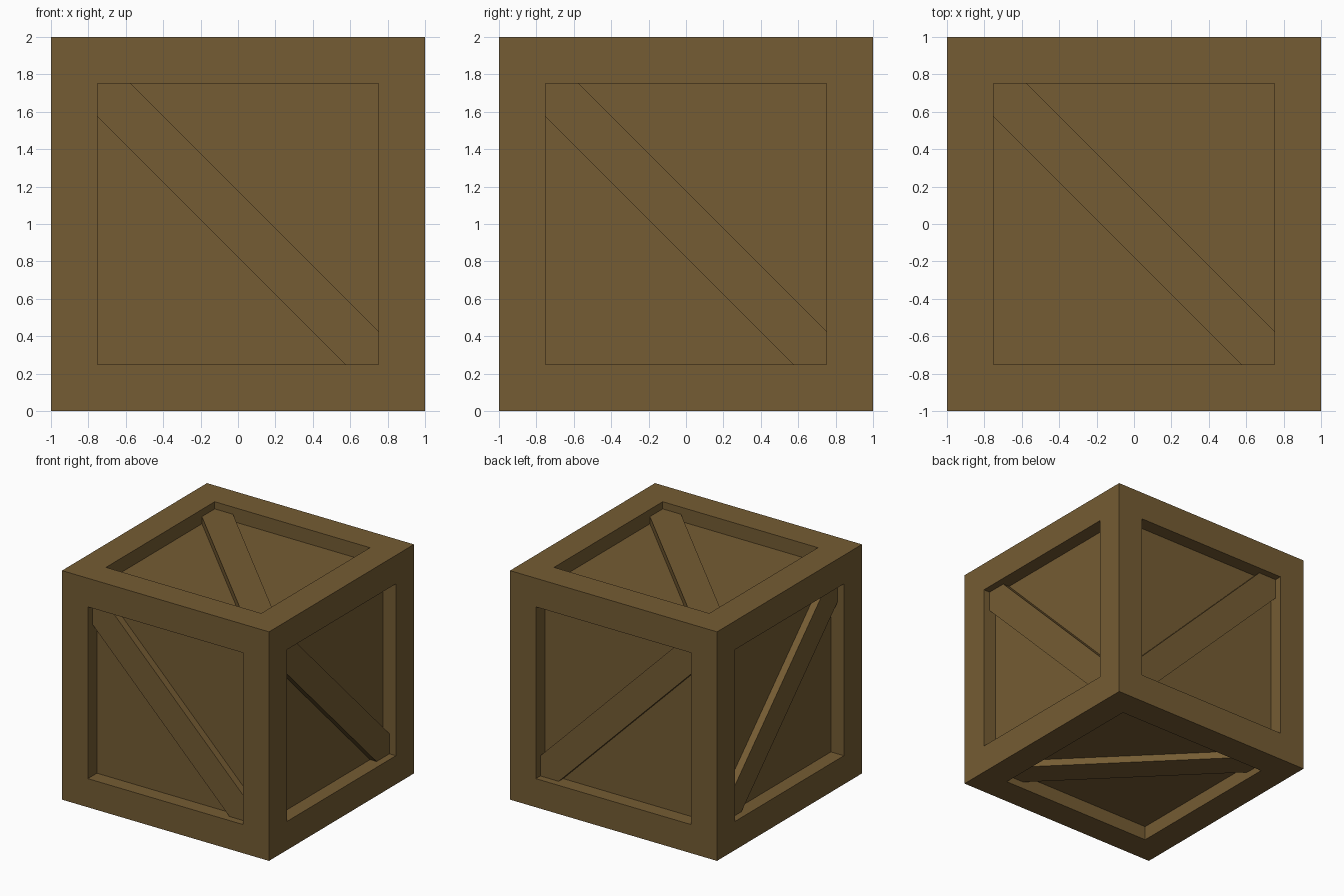
import bpy, bmesh
from mathutils import Vector

if "Cube" in bpy.data.objects:
    bpy.data.objects.remove(bpy.data.objects["Cube"])

SIZE, BORDER, RECESS, BRACE_TOP = 1.0, 0.25, 0.125, 0.9375
CENTRE = Vector((0, 0, 1))

wood = bpy.data.materials.new("brown_wood")
wood.diffuse_color = (0.178, 0.107, 0.033, 1)
wood.use_nodes = True
wood.node_tree.nodes["Principled BSDF"].inputs["Base Color"].default_value = wood.diffuse_color


def add_object(name, bm):
    bmesh.ops.recalc_face_normals(bm, faces=bm.faces[:])
    mesh = bpy.data.meshes.new(name)
    bm.to_mesh(mesh)
    bm.free()
    mesh.materials.append(wood)
    obj = bpy.data.objects.new(name, mesh)
    bpy.context.collection.objects.link(obj)
    return obj


# crate body: cube with a sunken panel on every side
bm = bmesh.new()
bmesh.ops.create_cube(bm, size=2 * SIZE)
bmesh.ops.translate(bm, verts=bm.verts[:], vec=CENTRE)
panels = bm.faces[:]
bmesh.ops.inset_individual(bm, faces=panels, thickness=BORDER, use_even_offset=True)
sunk = bmesh.ops.extrude_discrete_faces(bm, faces=panels)["faces"]
for face in sunk:
    out = (face.calc_center_median() - CENTRE).normalized()
    bmesh.ops.translate(bm, verts=face.verts[:], vec=-out * RECESS)
add_object("crate_body", bm)

# diagonal braces: a board trimmed to the panel corners, one per side
h = SIZE - BORDER
c = 0.125 * 2 ** 0.5
outline = [(-h, h), (-h + c, h), (h, -h + c), (h, -h), (h - c, -h), (-h, h - c)]
X, Y, Z = Vector((1, 0, 0)), Vector((0, 1, 0)), Vector((0, 0, 1))
sides = [("front", X, Z, -Y), ("back", X, Z, Y), ("right", Y, Z, X),
         ("left", Y, Z, -X), ("top", X, Y, Z), ("bottom", X, Y, -Z)]
for name, u, v, out in sides:
    bm = bmesh.new()
    base = SIZE - RECESS
    face = bm.faces.new([bm.verts.new(CENTRE + u * a + v * b + out * base)
                         for a, b in outline])
    ext = bmesh.ops.extrude_face_region(bm, geom=[face], use_keep_orig=True)["geom"]
    moved = [g for g in ext if isinstance(g, bmesh.types.BMVert)]
    bmesh.ops.translate(bm, verts=moved, vec=out * (BRACE_TOP - base))
    add_object(name + "_brace", bm)
